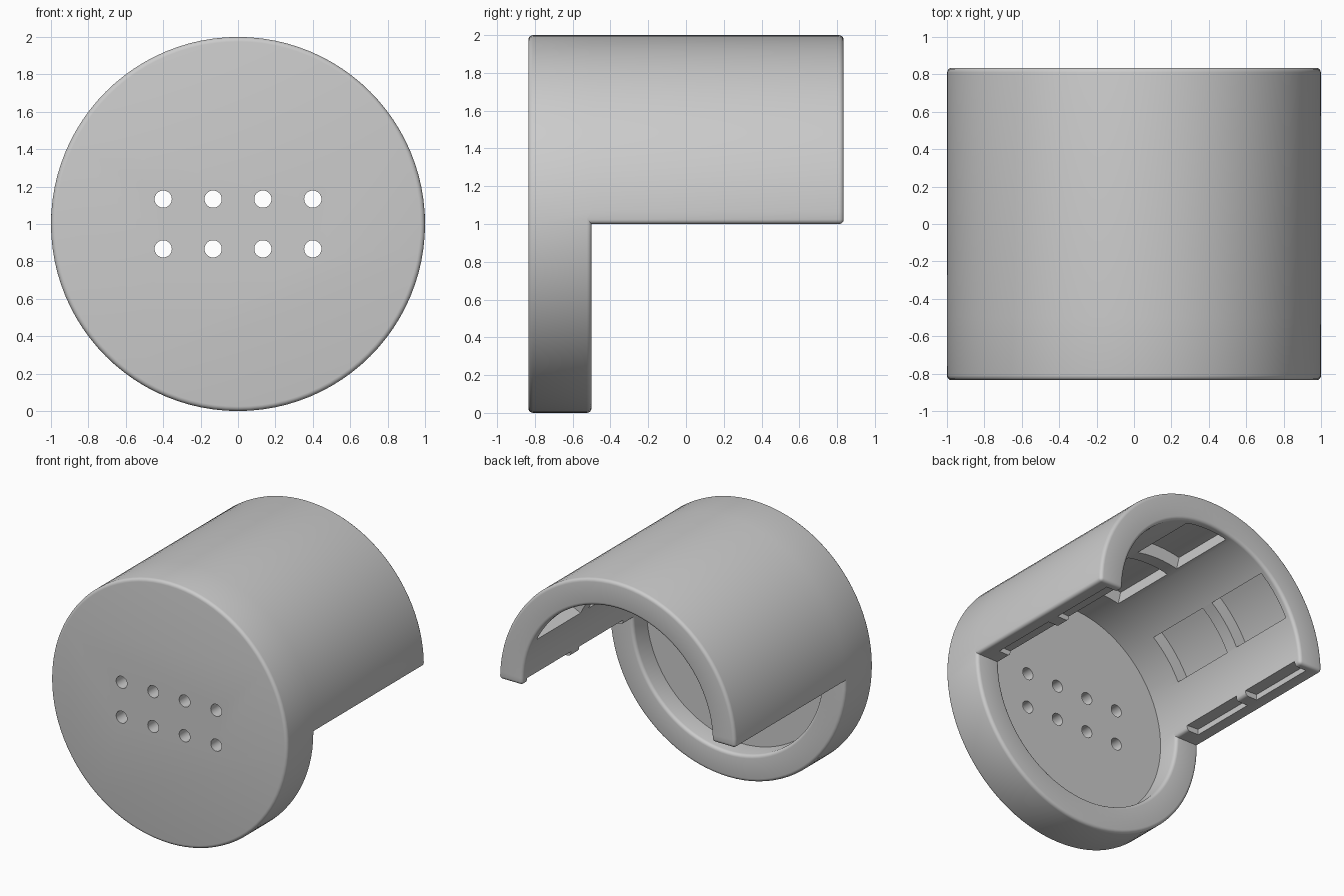
import bpy
import bmesh
import math
from mathutils import Matrix, Vector

if "Cube" in bpy.data.objects:
    bpy.data.objects.remove(bpy.data.objects["Cube"], do_unlink=True)

RADIUS, BORE, POCKET = 1.0, 0.8, 0.9
HALF = 0.835          # half length along y
RING_Y = -0.5         # back of the full front ring
FLOOR_Y = -0.667      # inner face of the end wall
SEGMENTS = 96

grey = bpy.data.materials.new("light grey plastic")
grey.use_nodes = True
grey.diffuse_color = (0.6, 0.6, 0.6, 1)
grey.node_tree.nodes["Principled BSDF"].inputs["Base Color"].default_value = (0.6, 0.6, 0.6, 1)


def make_object(name, bm, helper=False):
    bmesh.ops.recalc_face_normals(bm, faces=bm.faces)
    mesh = bpy.data.meshes.new(name)
    bm.to_mesh(mesh)
    bm.free()
    mesh.materials.append(grey)
    obj = bpy.data.objects.new(name, mesh)
    bpy.context.collection.objects.link(obj)
    obj.hide_render = helper
    return obj


def add_circle(bm, r, y):
    """Ring of vertices around the y axis, starting at +x."""
    turns = [2 * math.pi * i / SEGMENTS for i in range(SEGMENTS)]
    return [bm.verts.new((r * math.cos(a), y, 1 + r * math.sin(a))) for a in turns]


def bridge(bm, a, b):
    return [bm.faces.new((a[i - 1], a[i], b[i], b[i - 1])) for i in range(len(a))]


def extrude(bm, faces, length):
    out = bmesh.ops.extrude_face_region(bm, geom=faces)
    moved = [v for v in out["geom"] if isinstance(v, bmesh.types.BMVert)]
    bmesh.ops.translate(bm, verts=moved, vec=Vector((0, length, 0)))


def add_arc_block(bm, centre, half, r0, r1, y0, y1, steps=8):
    """Curved block between two radii, swept about the y axis."""
    angles = [math.radians(centre - half + 2 * half * i / steps) for i in range(steps + 1)]
    outline = [(r1, a) for a in angles] + [(r0, a) for a in reversed(angles)]
    face = bm.faces.new([bm.verts.new((r * math.cos(a), y0, 1 + r * math.sin(a)))
                         for r, a in outline])
    extrude(bm, [face], y1 - y0)


def cut(obj, cutter):
    mod = obj.modifiers.new("cut", 'BOOLEAN')
    mod.operation = 'DIFFERENCE'
    mod.solver = 'EXACT'
    mod.object = cutter


# Shallow round cup, with the upper half of its rim drawn out into an arch
bm = bmesh.new()
front = add_circle(bm, RADIUS, -HALF)
rim_outer = add_circle(bm, RADIUS, RING_Y)
rim_inner = add_circle(bm, BORE, RING_Y)
floor = add_circle(bm, BORE, FLOOR_Y)
bm.faces.new(front)
bm.faces.new(floor)
bridge(bm, front, rim_outer)
bridge(bm, rim_inner, floor)
rim = bridge(bm, rim_outer, rim_inner)
extrude(bm, [f for f in rim if f.calc_center_median().z > 1], HALF - RING_Y)

# Round every sharp edge except the corner around the floor
bmesh.ops.recalc_face_normals(bm, faces=bm.faces)
sharp = [e for e in bm.edges if e.calc_face_angle(0) > math.radians(40)
         and any(abs(v.co.y - FLOOR_Y) > 0.01 for v in e.verts)]
bmesh.ops.bevel(bm, geom=sharp, offset=0.025, offset_type='OFFSET', segments=4,
                profile=0.5, affect='EDGES', clamp_overlap=True)
shell = make_object("shell", bm)

# Cutter for the two rows of inner pockets; the lowest ones just nick the open edges
bm = bmesh.new()
for y0, y1 in ((-0.38, 0.15), (0.25, 0.78)):
    for angle in (-10, 39, 90, 141, 190):
        add_arc_block(bm, angle, 12.7, 0.7, POCKET, y0, y1)
pocket_cutter = make_object("pocket_cutter", bm, True)

# Cutter for the eight holes
bm = bmesh.new()
for x in (-0.4, -0.133, 0.133, 0.4):
    for z in (0.867, 1.133):
        bmesh.ops.create_cone(bm, cap_ends=True, segments=32, radius1=0.046, radius2=0.046,
                              depth=0.5, matrix=Matrix.Translation((x, -0.75, z))
                              @ Matrix.Rotation(math.pi / 2, 4, 'X'))
hole_cutter = make_object("hole_cutter", bm, True)

# Bake the cuts, smooth the curved faces and drop the cutters
cut(shell, pocket_cutter)
cut(shell, hole_cutter)
bpy.ops.object.select_all(action='DESELECT')
shell.select_set(True)
bpy.context.view_layer.objects.active = shell
bpy.ops.object.convert(target='MESH')
bpy.ops.object.shade_smooth_by_angle(angle=math.radians(35))

for helper in (pocket_cutter, hole_cutter):
    bpy.data.objects.remove(helper, do_unlink=True)
